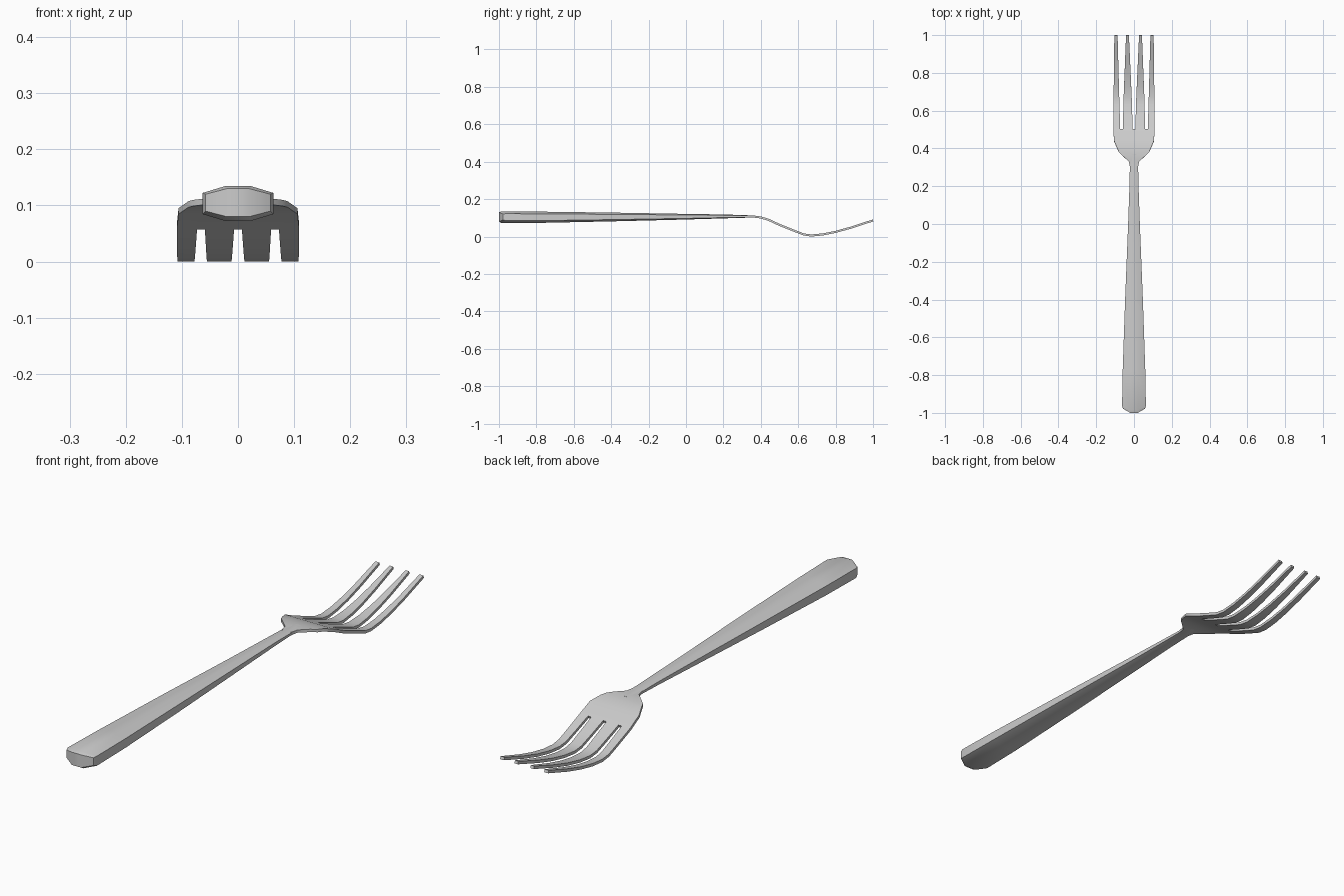
import bpy, bmesh, math

if "Cube" in bpy.data.objects:
    bpy.data.objects.remove(bpy.data.objects["Cube"])


def finish(name, bm, thickness=0):
    bmesh.ops.recalc_face_normals(bm, faces=bm.faces[:])
    mesh = bpy.data.meshes.new(name)
    bm.to_mesh(mesh)
    bm.free()
    obj = bpy.data.objects.new(name, mesh)
    bpy.context.collection.objects.link(obj)
    bpy.ops.object.select_all(action='DESELECT')
    obj.select_set(True)
    bpy.context.view_layer.objects.active = obj
    if thickness:
        mod = obj.modifiers.new("thickness", 'SOLIDIFY')
        mod.thickness = thickness
        mod.offset = 0
        mod.use_even_offset = True
        bpy.ops.object.modifier_apply(modifier=mod.name)
    bpy.ops.object.shade_smooth_by_angle(angle=math.radians(40))


def interp(table, y):
    for (a, va), (b, vb) in zip(table, table[1:]):
        if y <= b:
            return va + (vb - va) * max(0, (y - a) / (b - a))
    return table[-1][1]


# Handle: tapered eight-sided loft (y, half width, bottom, top)
STATIONS = [(-1.0, 0.058, 0.080, 0.130), (-0.985, 0.063, 0.072, 0.135),
            (-0.78, 0.060, 0.073, 0.133), (-0.4, 0.047, 0.081, 0.128),
            (0.0, 0.031, 0.091, 0.121), (0.2, 0.024, 0.097, 0.118),
            (0.3, 0.022, 0.100, 0.115), (0.37, 0.022, 0.102, 0.112)]
bm = bmesh.new()
rings = []
for i, (y, w, lo, hi) in enumerate(STATIONS):
    f, h = w * 0.34, hi - lo
    side_y = y + (0.022 if i < 2 else 0)
    a, b = lo + 0.2 * h, lo + 0.8 * h
    section = [(-w, a), (-f, lo), (f, lo), (w, a), (w, b), (f, hi), (-f, hi), (-w, b)]
    rings.append([bm.verts.new((x, side_y if abs(x) == w else y, z)) for x, z in section])
for r, s in zip(rings, rings[1:]):
    for k in range(8):
        n = (k + 1) % 8
        bm.faces.new((r[k], r[n], s[n], s[k]))
for ring in (rings[0], rings[-1]):
    for q in ((7, 6, 1, 0), (6, 5, 2, 1), (5, 4, 3, 2)):
        bm.faces.new([ring[k] for k in q])
finish("handle", bm)

# Head: curved sheet split into four tines, then thickened
HEIGHT = [(0.30, 0.108), (0.36, 0.107), (0.40, 0.102), (0.44, 0.090), (0.50, 0.062),
          (0.57, 0.034), (0.63, 0.011), (0.67, 0.0055), (0.73, 0.011), (0.80, 0.025),
          (0.88, 0.047), (1.0, 0.086)]
WIDTH = [(0.30, 0.021), (0.33, 0.027), (0.345, 0.043), (0.38, 0.080), (0.44, 0.106),
         (0.50, 0.109), (0.67, 0.108), (1.0, 0.104)]
# slot edges from outside to centre at the root, middle and tip
SLOTS = [[(0.5, 0.073), (0.67, 0.078), (1.0, 0.087)],
         [(0.5, 0.059), (0.67, 0.055), (1.0, 0.042)],
         [(0.5, 0.007), (0.67, 0.012), (1.0, 0.027)]]
bm = bmesh.new()
rows = []
levels = sorted({y for y, _ in HEIGHT + WIDTH})
for y in levels:
    w, z = interp(WIDTH, y), interp(HEIGHT, y)
    scale = w / 0.109 if y < 0.5 else 1
    half = [w] + [interp(s, y) * scale for s in SLOTS]
    xs = [-x for x in half] + half[::-1]
    rows.append([bm.verts.new((x, y, z)) for x in xs])
for y, r, s in zip(levels, rows, rows[1:]):
    for k in range(7):
        if y < 0.5 or k % 2 == 0:
            bm.faces.new((r[k], r[k + 1], s[k + 1], s[k]))
finish("head_and_tines", bm, 0.011)
